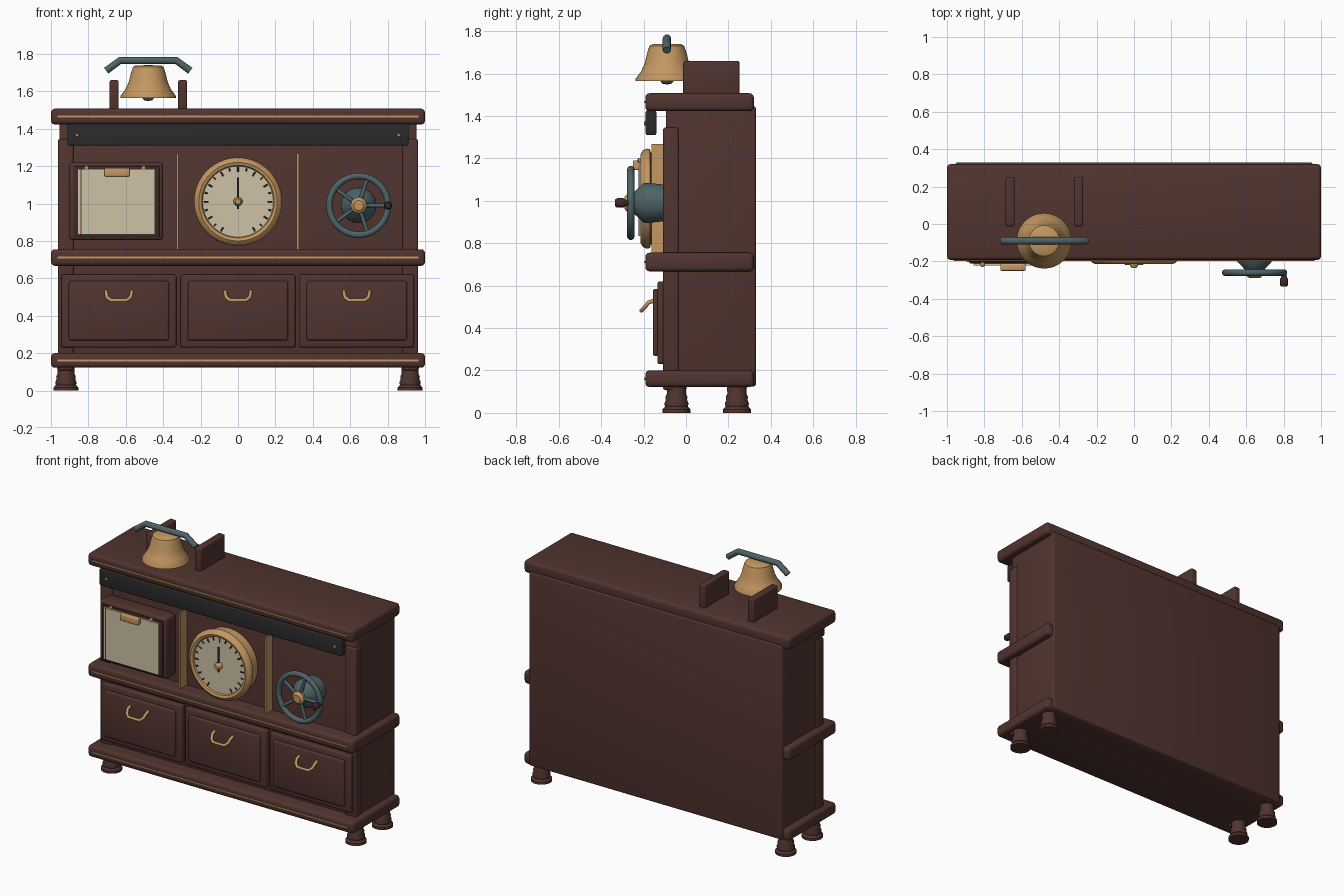
import bpy, bmesh, math
from mathutils import Matrix, Vector

if "Cube" in bpy.data.objects:
    bpy.data.objects.remove(bpy.data.objects["Cube"], do_unlink=True)


def material(name, rgb):
    m = bpy.data.materials.new(name)
    m.use_nodes = True
    m.diffuse_color = (*rgb, 1)
    m.node_tree.nodes["Principled BSDF"].inputs["Base Color"].default_value = (*rgb, 1)
    return m


WOOD = material("dark wood", (0.082, 0.034, 0.028))
KNOB = material("deep wood", (0.05, 0.022, 0.018))
BRASS = material("brass", (0.55, 0.31, 0.12))
TEAL = material("teal metal", (0.075, 0.125, 0.135))
BLACK = material("black metal", (0.024, 0.024, 0.024))
CREAM = material("cream paper", (0.62, 0.54, 0.39))


def finish(ob, mat):
    ob.data.materials.append(mat)
    bpy.ops.object.select_all(action="DESELECT")
    ob.select_set(True)
    bpy.context.view_layer.objects.active = ob
    if ob.type == "CURVE":
        bpy.ops.object.convert(target="MESH")
        ob = bpy.context.view_layer.objects.active
    bpy.ops.object.shade_smooth_by_angle(angle=math.radians(40))
    return ob


def add_mesh(name, bm, mat):
    bmesh.ops.recalc_face_normals(bm, faces=bm.faces)
    me = bpy.data.meshes.new(name)
    bm.to_mesh(me)
    bm.free()
    ob = bpy.data.objects.new(name, me)
    bpy.context.collection.objects.link(ob)
    return finish(ob, mat)


def box(name, xs, ys, zs, mat, bevel=0.0):
    """Box from its extents, with rounded edges."""
    bm = bmesh.new()
    bmesh.ops.create_cube(bm, size=1)
    spans = (xs, ys, zs)
    for v in bm.verts:
        v.co = [(a + b) / 2 + c * (b - a) for (a, b), c in zip(spans, v.co)]
    if bevel:
        bmesh.ops.bevel(bm, geom=bm.edges[:], offset=bevel, segments=3,
                        profile=0.5, affect="EDGES")
    return add_mesh(name, bm, mat)


def lathe(name, profile, loc, mat, facing_front=False, sides=40):
    """Turn (radius, height) points; height runs to the front if asked."""
    bm = bmesh.new()
    rings = []
    for r, h in profile:
        rings.append([bm.verts.new((r * math.cos(math.tau * i / sides),
                                    r * math.sin(math.tau * i / sides), h))
                      for i in range(sides)])
    for a, b in zip(rings, rings[1:]):
        for i in range(sides):
            j = (i + 1) % sides
            bm.faces.new((a[i], a[j], b[j], b[i]))
    bmesh.ops.remove_doubles(bm, verts=bm.verts[:], dist=1e-5)
    turn = Matrix.Rotation(math.pi / 2, 4, "X") if facing_front else Matrix()
    bm.transform(Matrix.Translation(loc) @ turn)
    return add_mesh(name, bm, mat)


def tube(name, points, radius, mat, closed=False):
    cu = bpy.data.curves.new(name, "CURVE")
    cu.dimensions = "3D"
    cu.bevel_depth = radius
    cu.bevel_resolution = 3
    cu.use_fill_caps = True
    sp = cu.splines.new("POLY")
    sp.points.add(len(points) - 1)
    for p, co in zip(sp.points, points):
        p.co = (*co, 1)
    sp.use_cyclic_u = closed
    ob = bpy.data.objects.new(name, cu)
    bpy.context.collection.objects.link(ob)
    return finish(ob, mat)


# Carcass, corner posts and feet
box("carcass", (-0.955, 0.955), (-0.095, 0.33), (0.125, 1.445), WOOD, 0.012)
foot = [(0, 0), (0.066, 0), (0.066, 0.016), (0.054, 0.03), (0.057, 0.045),
        (0.05, 0.06), (0.052, 0.075), (0.045, 0.09), (0.047, 0.13), (0, 0.13)]
for side, s in (("right", -1), ("left", 1)):
    box(side + "_corner_post", sorted((s * 0.88, s * 0.963)), (-0.108, -0.035),
        (0.108, 1.345), WOOD, 0.01)
    for end, y in (("front", -0.045), ("back", 0.24)):
        lathe(f"{side}_{end}_foot", foot, (s * 0.92, y, 0), WOOD)

# Horizontal slabs with brass inlay lines
for name, low, high in (("bottom", 0.122, 0.2), ("middle", 0.667, 0.755),
                        ("top", 1.423, 1.507)):
    box(name + "_slab", (-1, 1), (-0.192, 0.32), (low, high), WOOD, 0.02)
    mid = (low + high) / 2
    box(name + "_inlay", (-0.965, 0.965), (-0.199, -0.19),
        (mid - 0.005, mid + 0.005), BRASS)

# Black rail under the top, with brass screws
box("black_rail", (-0.912, 0.912), (-0.19, -0.14), (1.31, 1.425), BLACK, 0.008)
for x in (-0.86, 0.86):
    lathe("rail_screw", [(0, 0), (0.012, 0), (0.008, 0.008), (0, 0.008)],
          (x, -0.189, 1.365), BRASS, True, 8)

# Brass dividers of the upper panel
for x in (-0.323, 0.32):
    box("divider_strip", (x - 0.006, x + 0.006), (-0.163, -0.09), (0.755, 1.268), BRASS)

# Three drawers with raised panels and bail handles
for x in (-0.637, 0, 0.635):
    box("drawer_front", (x - 0.307, x + 0.307), (-0.135, -0.09), (0.23, 0.62), WOOD, 0.012)
    box("drawer_panel", (x - 0.268, x + 0.268), (-0.156, -0.13), (0.268, 0.585), WOOD, 0.012)
    half = [(0.068, -0.15, 0.53), (0.068, -0.178, 0.52), (0.062, -0.195, 0.497),
            (0.042, -0.21, 0.482)]
    bail = [(x - a, y, z) for a, y, z in half] + [(x + a, y, z) for a, y, z in half[::-1]]
    tube("drawer_handle", bail, 0.01, BRASS)

# Notice frame with paper and clip
box("notice_frame", (-0.903, -0.4), (-0.203, -0.09), (0.805, 1.22), WOOD, 0.018)
box("notice_panel", (-0.88, -0.42), (-0.21, -0.2), (0.82, 1.2), KNOB, 0.004)
box("notice_paper", (-0.858, -0.445), (-0.222, -0.205), (0.835, 1.185), CREAM)
box("paper_margin_line", (-0.843, -0.838), (-0.224, -0.221), (0.835, 1.185), WOOD)
box("paper_clip", (-0.715, -0.58), (-0.25, -0.215), (1.145, 1.19), BRASS, 0.006)
for x in (-0.81, -0.505):
    lathe("paper_pin", [(0, 0), (0.012, 0), (0.012, 0.02), (0, 0.025)],
          (x, -0.205, 1.19), BRASS, True, 12)

# Round gauge
centre = Vector((0, 0, 1.01))
lathe("gauge_bezel", [(0.185, 0.09), (0.215, 0.09), (0.215, 0.165), (0.233, 0.17),
                      (0.236, 0.185), (0.228, 0.203), (0.21, 0.214), (0.194, 0.208),
                      (0.185, 0.19), (0.185, 0.09)], centre, BRASS, True, 56)
lathe("gauge_face", [(0, 0.1), (0.19, 0.1), (0.19, 0.198), (0, 0.198)],
      centre, CREAM, True, 56)
for i in range(21):
    a = math.radians(-60 + 15 * i)
    d = Vector((math.cos(a), 0, math.sin(a)))
    inner = 0.158 if i % 2 == 0 else 0.167
    tube("gauge_tick", [centre + d * r + Vector((0, -0.199, 0)) for r in (inner, 0.184)],
         0.0045, BLACK)
box("gauge_needle", (-0.005, 0.005), (-0.214, -0.207), (0.97, 1.14), BLACK)
lathe("gauge_hub", [(0, 0.19), (0.024, 0.19), (0.024, 0.218), (0.014, 0.235), (0, 0.235)],
      centre, BRASS, True, 20)

# Hand wheel with spokes, hub and crank knob
wheel = Vector((0.645, 0, 0.99))
lathe("wheel_boss", [(0, 0.09), (0.085, 0.09), (0.095, 0.185), (0.093, 0.2),
                     (0.06, 0.235), (0.04, 0.26), (0, 0.26)], wheel, TEAL, True)
rim = [wheel + Vector((0.157 * math.cos(math.tau * i / 48), -0.26,
                       0.157 * math.sin(math.tau * i / 48))) for i in range(48)]
tube("wheel_rim", rim, 0.018, TEAL, True)
for i in range(5):
    a = math.tau * i / 5
    d = Vector((math.cos(a), 0, math.sin(a)))
    tube("wheel_spoke", [wheel + d * r + Vector((0, -0.26, 0)) for r in (0.02, 0.155)],
         0.011, TEAL)
lathe("wheel_hub", [(0, 0.24), (0.045, 0.24), (0.045, 0.275), (0.028, 0.29), (0, 0.29)],
      wheel, BRASS, True, 8)
lathe("crank_knob", [(0, 0.25), (0.013, 0.25), (0.015, 0.285), (0.022, 0.295),
                     (0.022, 0.325), (0.015, 0.335), (0, 0.335)],
      wheel + Vector((0.157, 0, 0)), KNOB, True, 20)

# Bell with clapper, hanging bar and bracket boards
bell = Vector((-0.48, -0.09, 0))
lathe("bell", [(0, 1.72), (0.07, 1.7), (0.1, 1.63), (0.138, 1.565), (0.148, 1.565),
               (0.148, 1.575), (0.122, 1.61), (0.104, 1.65), (0.092, 1.7),
               (0.082, 1.73), (0.068, 1.738), (0, 1.74)], bell, BRASS)
lathe("clapper", [(0, 1.548), (0.022, 1.552), (0.035, 1.57), (0.022, 1.59),
                  (0.01, 1.6), (0.01, 1.72), (0, 1.72)], bell, TEAL, sides=20)
tube("bell_bar", [bell + Vector(p) for p in ((-0.225, 0, 1.71), (-0.15, 0, 1.765),
                                             (0.15, 0, 1.765), (0.225, 0, 1.71))],
     0.02, TEAL)
for x in (-0.662, -0.296):
    box("bell_bracket", (x - 0.024, x + 0.024), (-0.013, 0.252), (1.49, 1.66), WOOD, 0.01)
